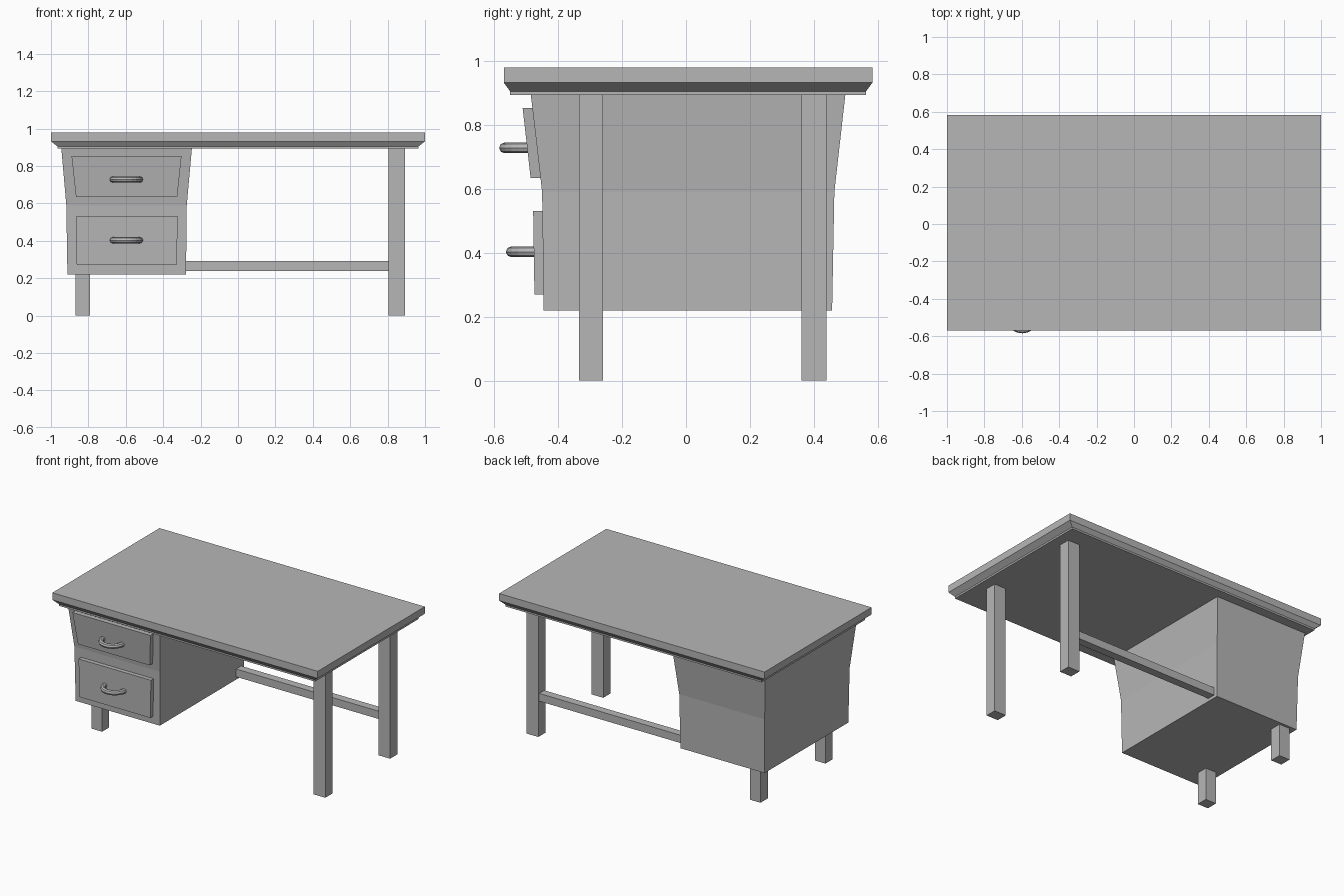
import bpy, bmesh
from math import pi
from mathutils import Matrix, Vector

cube = bpy.data.objects.get("Cube")
if cube:
    bpy.data.objects.remove(cube, do_unlink=True)

GREY = (0.47, 0.47, 0.47, 1)
mat = bpy.data.materials.new("plain grey")
mat.use_nodes = True
mat.diffuse_color = GREY
mat.node_tree.nodes["Principled BSDF"].inputs["Base Color"].default_value = GREY


def finish(name, bm):
    bmesh.ops.recalc_face_normals(bm, faces=bm.faces)
    mesh = bpy.data.meshes.new(name)
    bm.to_mesh(mesh)
    bm.free()
    mesh.materials.append(mat)
    obj = bpy.data.objects.new(name, mesh)
    bpy.context.collection.objects.link(obj)
    return obj


def loft(name, *rings):
    """Stack rectangles (x0, x1, y0, y1, z) from bottom to top into a solid."""
    bm = bmesh.new()
    loops = [[bm.verts.new(p) for p in ((a, c, z), (b, c, z), (b, d, z), (a, d, z))]
             for a, b, c, d, z in rings]
    for low, high in zip(loops, loops[1:]):
        for i in range(4):
            j = (i + 1) % 4
            bm.faces.new((low[i], low[j], high[j], high[i]))
    bm.faces.new(loops[0][::-1])
    bm.faces.new(loops[-1])
    return finish(name, bm)


def block(name, x0, x1, y0, y1, z0, z1):
    return loft(name, (x0, x1, y0, y1, z0), (x0, x1, y0, y1, z1))


def handle(name, y, z, x=-0.597, bend=0.073, thick=0.0165):
    """Half-ring pull with an eight-sided section."""
    bm = bmesh.new()
    place = Matrix.Translation((x + bend, y, z)) @ Matrix.Rotation(pi / 2, 4, 'X')
    bmesh.ops.create_circle(bm, cap_ends=True, segments=8, radius=thick, matrix=place)
    bmesh.ops.spin(bm, geom=bm.faces[:], cent=Vector((x, y, z)), axis=(0, 0, 1),
                   angle=-pi, steps=10)
    return finish(name, bm)


# Table top with chamfered underside and thin lower lip
loft("table_top",
     (-0.965, 0.965, -0.55, 0.563, 0.893),
     (-0.965, 0.965, -0.55, 0.563, 0.905),
     (-1, 1, -0.57, 0.583, 0.932),
     (-1, 1, -0.57, 0.583, 0.98))

# Cabinet flaring toward the top
loft("cabinet",
     (-0.912, -0.278, -0.445, 0.457, 0.22),
     (-0.918, -0.274, -0.45, 0.464, 0.59),
     (-0.945, -0.246, -0.486, 0.499, 0.9))

# Drawer fronts following the cabinet slope
loft("upper_drawer",
     (-0.866, -0.325, -0.486, -0.44, 0.634),
     (-0.89, -0.302, -0.511, -0.46, 0.853))
loft("lower_drawer",
     (-0.862, -0.328, -0.474, -0.43, 0.27),
     (-0.867, -0.322, -0.478, -0.43, 0.53))
handle("upper_handle", -0.495, 0.728)
handle("lower_handle", -0.474, 0.403)

# Legs: tall pair on the open side, short pair under the cabinet
for place, y0, y1 in (("front", -0.335, -0.259), ("back", 0.362, 0.44)):
    block(place + "_left_leg", 0.805, 0.893, y0, y1, 0, 0.9)
    block(place + "_right_leg", -0.87, -0.79, y0, y1, 0, 0.25)

# Stretcher from the cabinet to the back leg
block("back_stretcher", -0.3, 0.82, 0.375, 0.43, 0.24, 0.293)
